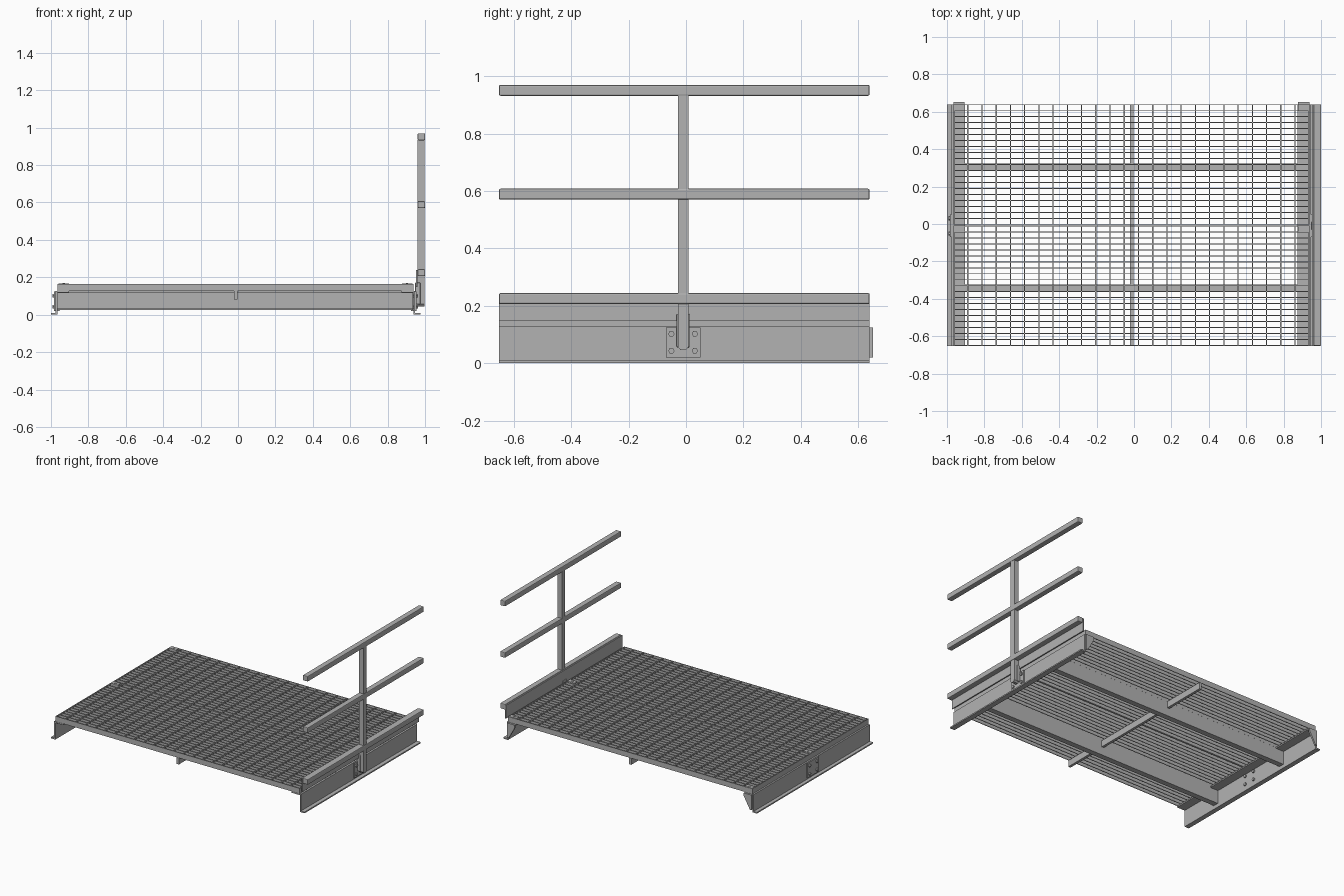
import bpy, bmesh, math
from mathutils import Matrix, Vector

cube = bpy.data.objects.get("Cube")
if cube:
    bpy.data.objects.remove(cube, do_unlink=True)

steel = bpy.data.materials.new("galvanised grey steel")
steel.use_nodes = True
GREY = (0.45, 0.45, 0.45, 1)
steel.diffuse_color = GREY
steel.node_tree.nodes["Principled BSDF"].inputs["Base Color"].default_value = GREY

Y0, Y1 = -0.652, 0.64          # ends of the platform
YM = (Y0 + Y1) / 2             # joint between the two grating panels
XL, XR = -0.965, 0.937         # ends of the grating
POST_Y = -0.01


def finish(name, bm):
    bmesh.ops.recalc_face_normals(bm, faces=bm.faces)
    mesh = bpy.data.meshes.new(name)
    bm.to_mesh(mesh)
    bm.free()
    mesh.materials.append(steel)
    obj = bpy.data.objects.new(name, mesh)
    bpy.context.collection.objects.link(obj)
    return obj


def add_box(bm, x0, x1, y0, y1, z0, z1):
    size = Matrix.Diagonal((x1 - x0, y1 - y0, z1 - z0, 1))
    centre = Matrix.Translation(((x0 + x1) / 2, (y0 + y1) / 2, (z0 + z1) / 2))
    bmesh.ops.create_cube(bm, size=1, matrix=centre @ size)


def box(name, *extent, bevel=0):
    bm = bmesh.new()
    add_box(bm, *extent)
    obj = finish(name, bm)
    if bevel:
        mod = obj.modifiers.new("rounded corners", "BEVEL")
        mod.width = bevel
        mod.segments = 2
    return obj


def extrude(name, points, start, end, axis):
    """Sweep a closed profile along x (points are y, z) or y (points are x, z)."""
    bm = bmesh.new()
    place = (lambda a, b: (start, a, b)) if axis == "x" else (lambda a, b: (a, start, b))
    face = bm.faces.new([bm.verts.new(place(a, b)) for a, b in points])
    grown = bmesh.ops.extrude_face_region(bm, geom=[face])
    step = Vector((end - start, 0, 0)) if axis == "x" else Vector((0, end - start, 0))
    bmesh.ops.translate(bm, vec=step,
                        verts=[v for v in grown["geom"] if isinstance(v, bmesh.types.BMVert)])
    return finish(name, bm)


# Side stringers: web, outward foot flange, inward top flange
for side, s, web in (("right", -1, -0.966), ("left", 1, 0.938)):
    foot = -1.0 if s < 0 else 0.975
    t = 0.009
    outline = [(foot, 0), (web, 0), (web, 0.118), (web - s * 0.063, 0.118),
               (web - s * 0.063, 0.127), (web + s * t, 0.127), (web + s * t, t), (foot, t)]
    extrude(side + "_stringer", outline, Y0, Y1, "y")
    # Triangular end gusset under the top flange
    extrude(side + "_gusset", [(web, 0.02), (web - s * 0.012, 0.02),
            (web - s * 0.06, 0.105), (web - s * 0.06, 0.125), (web, 0.125)],
            Y1, Y1 + 0.012, "y")

    # Bolted mounting plate on the outer face of the web
    face = web + s * t
    plate = sorted((face, face + s * 0.008))
    box(side + "_mounting_plate", *plate, POST_Y - 0.06, POST_Y + 0.06, 0.02, 0.125)
    bm = bmesh.new()
    for dy in (-0.041, 0.041):
        for z in (0.043, 0.102):
            for x, r in ((face + s * 0.011, 0.011), (web - s * 0.005, 0.011)):
                place = Matrix.Translation((x, POST_Y + dy, z)) @ Matrix.Rotation(math.pi / 2, 4, "Y")
                bmesh.ops.create_cone(bm, cap_ends=True, segments=6, radius1=r,
                                      radius2=r, depth=0.01, matrix=place)
    finish(side + "_plate_bolts", bm)

    # Grating hold-down clips
    bm = bmesh.new()
    xc = web - s * 0.034
    for y in (Y1 - 0.02, YM - 0.022):
        add_box(bm, xc - 0.028, xc + 0.028, y - 0.016, y + 0.016, 0.163, 0.167)
        add_box(bm, xc - 0.006, xc + 0.006, y - 0.006, y + 0.006, 0.125, 0.169)
    finish(side + "_grating_clips", bm)

# Channel cross beams, open towards the front
for label, back in (("rear", 0.324), ("front", -0.323)):
    front, t = back - 0.039, 0.008
    outline = [(front, 0.024), (back, 0.024), (back, 0.125), (front, 0.125),
               (front, 0.125 - t), (back - t, 0.125 - t), (back - t, 0.024 + t), (front, 0.024 + t)]
    extrude(label + "_cross_beam", outline, -0.964, 0.936, "x")

# Narrow middle support bar
box("middle_support_bar", -0.022, -0.004, Y0, Y1, 0.082, 0.127)

# Two grating panels of bearing bars, cross rods and end bands
for label, a, b in (("front", Y0, YM - 0.002), ("rear", YM + 0.002, Y1)):
    bm = bmesh.new()
    bars, rods, t = 20, 25, 0.005
    for i in range(bars + 1):
        y = a + (b - a - t) * i / bars
        add_box(bm, XL, XR, y, y + t, 0.128, 0.165)
    for i in range(1, rods):
        x = XL + (XR - XL) * i / rods
        add_box(bm, x - 0.003, x + 0.003, a, b, 0.157, 0.164)
    for x in (XL, XR - t):
        add_box(bm, x, x + t, a, b, 0.128, 0.165)
    finish(label + "_grating", bm)

# Handrail: post with chamfered foot and three rounded square rails
PX0, PX1 = 0.961, 1.0
extrude("handrail_post", [(POST_Y - 0.009, 0.045), (POST_Y + 0.009, 0.045),
        (POST_Y + 0.018, 0.056), (POST_Y + 0.018, 0.935),
        (POST_Y - 0.018, 0.935), (POST_Y - 0.018, 0.056)], PX0, PX1 - 0.003, "x")
for label, z in (("lower", 0.206), ("middle", 0.57), ("top", 0.932)):
    box(label + "_rail", PX0, PX1, Y0, Y1, z, z + 0.038, bevel=0.005)

# Post bracket joining post to mounting plate
box("post_bracket", 0.947, 0.975, POST_Y - 0.023, POST_Y + 0.023, 0.055, 0.172, bevel=0.004)

# Toe board along the handrail
box("toe_board", 0.952, 0.96, Y0, Y1, 0.147, 0.24)
